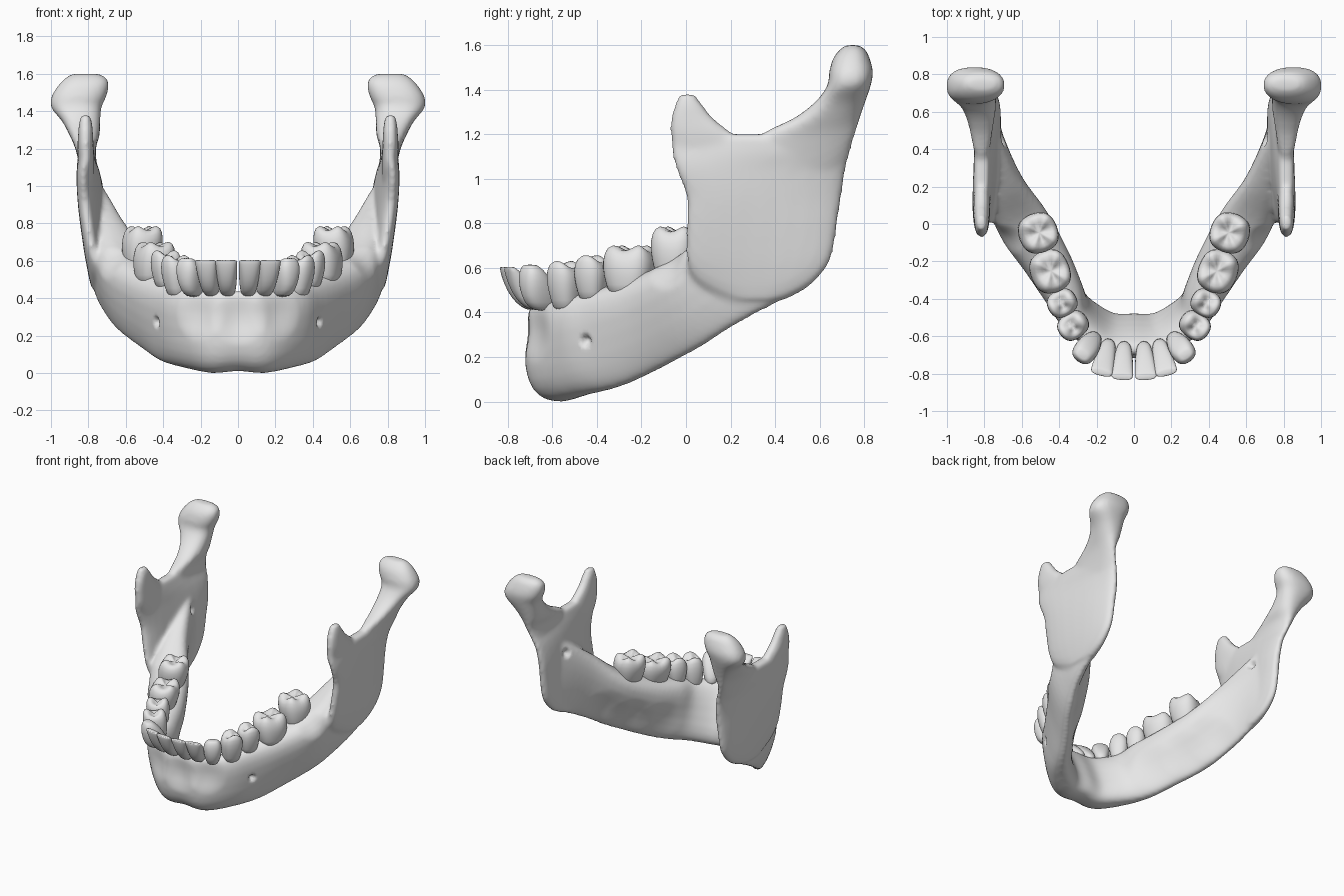
import bpy
import bmesh
from math import sin, cos, pi, radians
from mathutils import Vector

default = bpy.data.objects.get("Cube")
if default:
    bpy.data.objects.remove(default, do_unlink=True)

bone = bpy.data.materials.new("pale_bone")
bone.use_nodes = True
bone.diffuse_color = (0.8, 0.8, 0.8, 1)
bone.node_tree.nodes["Principled BSDF"].inputs["Base Color"].default_value = (0.8, 0.8, 0.8, 1)


def power(c, e):
    return abs(c) ** (2 / e) * (1 if c >= 0 else -1)


def circle(count, e=2.0):
    """Unit superellipse points with their angle."""
    angles = [2 * pi * i / count for i in range(count)]
    return [(power(cos(a), e), power(sin(a), e), a) for a in angles]


def refine(rows, k):
    """Spline through the rows, k steps per span."""
    out = []
    last = len(rows) - 1
    for i in range(last):
        quad = [rows[max(0, i - 1)], rows[i], rows[i + 1], rows[min(last, i + 2)]]
        for j in range(k):
            t = j / k
            out.append([b + 0.5 * t * (c - a + t * (2 * a - 5 * b + 4 * c - d + t * (3 * (b - c) + d - a)))
                        for a, b, c, d in zip(*quad)])
    return out + [rows[last]]


def loft(bm, rings):
    """Skin closed rings and cap both ends."""
    loops = [[bm.verts.new(p) for p in ring] for ring in rings]
    n = len(loops[0])
    for low, high in zip(loops, loops[1:]):
        for i in range(n):
            j = (i + 1) % n
            bm.faces.new((low[i], low[j], high[j], high[i]))
    bm.faces.new(loops[0][::-1])
    bm.faces.new(loops[-1])


def finish(bm, name):
    bmesh.ops.recalc_face_normals(bm, faces=bm.faces)
    mesh = bpy.data.meshes.new(name)
    bm.to_mesh(mesh)
    bm.free()
    mesh.materials.append(bone)
    mesh.shade_smooth()
    ob = bpy.data.objects.new(name, mesh)
    bpy.context.collection.objects.link(ob)
    return ob


# Body of the jaw: lower centre xyz, half width, upper centre xyz, half width, facing angle
body = [
    (0, -.57, .01, .145, 0, -.67, .44, .065, 0),
    (.14, -.56, 0, .14, .15, -.655, .44, .065, 15),
    (.29, -.445, .03, .1, .295, -.545, .46, .095, 42),
    (.395, -.315, .06, .07, .355, -.41, .5, .13, 58),
    (.48, -.18, .115, .06, .455, -.22, .56, .165, 66),
    (.63, .04, .23, .055, .585, 0, .67, .19, 68),
    (.725, .26, .365, .05, .675, .2, .84, .125, 70),
    (.75, .47, .475, .045, .74, .44, 1.0, .055, 78),
    (.75, .57, .55, .03, .755, .56, .98, .025, 84),
]


def flip(row):
    return (-row[0],) + row[1:4] + (-row[4],) + row[5:8] + (-row[8],)


def body_ring(row):
    low, high = Vector(row[0:3]), Vector(row[4:7])
    a = radians(row[8])
    out = Vector((sin(a), -cos(a), 0))
    ring = []
    for u, v, _ in circle(24, 2.5):
        t = (v + 1) / 2
        ring.append(low.lerp(high, t) + out * u * (row[3] + t * (row[7] - row[3])))
    return ring


bm = bmesh.new()
arch = [flip(r) for r in body[:0:-1]] + body
loft(bm, [body_ring(r) for r in refine(arch, 5)])

# Upright parts: height, front y, back y, centre x, half thickness, inward slant at the back
ramus = [
    (.46, .18, .45, .745, .04, 0), (.5, .1, .53, .75, .045, 0), (.56, .03, .6, .757, .05, .003),
    (.65, 0, .655, .767, .054, .012), (.79, 0, .68, .778, .058, .025), (.92, 0, .7, .785, .06, .035),
    (1.04, -.045, .72, .797, .055, .032), (1.12, -.065, .74, .807, .05, .015), (1.2, -.07, .76, .815, .035, 0),
]
coronoid = [
    (.98, .05, .35, .805, .035, 0), (1.1, -.05, .3, .81, .042, 0), (1.2, -.07, .21, .815, .044, 0),
    (1.27, -.068, .125, .815, .04, 0), (1.33, -.05, .075, .815, .036, 0), (1.38, -.03, .04, .815, .024, 0),
]
condyle = [
    (.98, .3, .65, .785, .035, .02), (1.1, .3, .72, .8, .045, .01), (1.2, .34, .76, .815, .055, 0),
    (1.27, .48, .78, .82, .08, 0), (1.345, .58, .805, .838, .102, 0), (1.42, .635, .83, .865, .135, 0),
    (1.48, .642, .84, .85, .147, 0), (1.54, .66, .825, .825, .135, 0), (1.58, .69, .805, .813, .108, 0),
    (1.6, .72, .775, .815, .07, 0),
]
for side in (1, -1):
    for part in (ramus, coronoid, condyle):
        rings = []
        for z, y0, y1, x, half, slant in refine(part, 3):
            rings.append([(side * (x + u * half - v * slant), (y0 + y1) / 2 + v * (y1 - y0) / 2, z)
                          for u, v, _ in circle(24, 2.4)])
        loft(bm, rings)
rough = finish(bm, "jaw_rough")

# Fuse and soften the lofts into one bone
fuse = rough.modifiers.new("fuse", 'REMESH')
fuse.mode = 'VOXEL'
fuse.voxel_size = 0.014
soften = rough.modifiers.new("soften", 'SMOOTH')
soften.factor = 0.5
soften.iterations = 9
bpy.context.view_layer.update()
graph = bpy.context.evaluated_depsgraph_get()
jaw_mesh = bpy.data.meshes.new_from_object(rough.evaluated_get(graph))
bpy.data.objects.remove(rough, do_unlink=True)

# Hollows and nerve openings: position, radius, depth
hollows = [
    (0, -.72, .3, .16, .03), (.2, -.66, .31, .15, .025), (.36, -.2, .25, .18, .014),
    (.46, 0, .3, .18, .016), (.56, .17, .4, .18, .016), (.42, -.44, .28, .035, .035),
    (.71, .45, .92, .045, .03), (.69, -.08, .6, .11, .02),
]
points = [v.co.copy() for v in jaw_mesh.vertices]
normals = [v.normal.copy() for v in jaw_mesh.vertices]
push = [0.0] * len(points)
for x, y, z, radius, depth in hollows:
    for side in (1, -1) if x else (1,):
        target = Vector((side * x, y, z))
        centre = min(points, key=lambda p: (p - target).length_squared)
        for i, p in enumerate(points):
            d = (p - centre).length / radius
            if d < 1:
                push[i] += depth * (1 - d * d) ** 2
for v, p, n, amount in zip(jaw_mesh.vertices, points, normals, push):
    v.co = p - n * amount
jaw_mesh.shade_smooth()
if not jaw_mesh.materials:
    jaw_mesh.materials.append(bone)
jaw = bpy.data.objects.new("jaw_bone", jaw_mesh)
bpy.context.collection.objects.link(jaw)

# Crown shapes: height along the crown, width scale, depth scale
blade = [(-.2, .5, .6), (0, .75, 1), (.35, .9, .95), (.75, 1, .6), (.97, 1, .3), (1, .93, .22)]
point = [(-.2, .5, .6), (0, .75, 1), (.4, 1, .95), (.75, 1, .7), (.95, .7, .4), (1, .45, .22)]
grinder = [(-.3, .65, .65), (0, .82, .82), (.45, 1, 1), (.8, .97, .94), (1, .72, .68), (.84, .25, .2)]

# Teeth: crown, cusps, top x, top y, base z, top z, half width, half depth, facing, lean
teeth = {
    "central_incisor": (blade, 0, .064, -.818, .44, .605, .059, .072, 4, .125),
    "lateral_incisor": (blade, 0, .174, -.795, .44, .605, .06, .072, 14, .12),
    "canine": (point, 0, .275, -.7, .44, .615, .066, .088, 35, .065),
    "first_premolar": (grinder, 2, .333, -.548, .45, .625, .076, .088, 54, .02),
    "second_premolar": (grinder, 2, .388, -.425, .49, .65, .076, .085, 62, .01),
    "first_molar": (grinder, 4, .44, -.25, .52, .7, .122, .11, 68, -.02),
    "second_molar": (grinder, 4, .503, -.045, .6, .785, .112, .11, 70, -.02),
}
for name, (crown, cusps, x, y, base, top, wide, deep, facing, lean) in teeth.items():
    a = radians(facing)
    for side, label in ((1, "left"), (-1, "right")):
        bm = bmesh.new()
        rings = []
        for t, ws, ds in crown:
            ring = []
            for u, v, angle in circle(16, 2.5):
                w = u * wide * ws
                d = v * deep * ds + lean * (t - 1)
                bump = -.018 * cos(cusps * angle) if cusps and t > .7 else 0
                ring.append((side * (x + w * cos(a) + d * sin(a)),
                             y + w * sin(a) - d * cos(a),
                             base + t * (top - base) + bump))
            rings.append(ring)
        loft(bm, rings)
        tooth = finish(bm, label + "_" + name)
        tooth.modifiers.new("round", 'SUBSURF').levels = 1
        tooth.modifiers["round"].render_levels = 1
